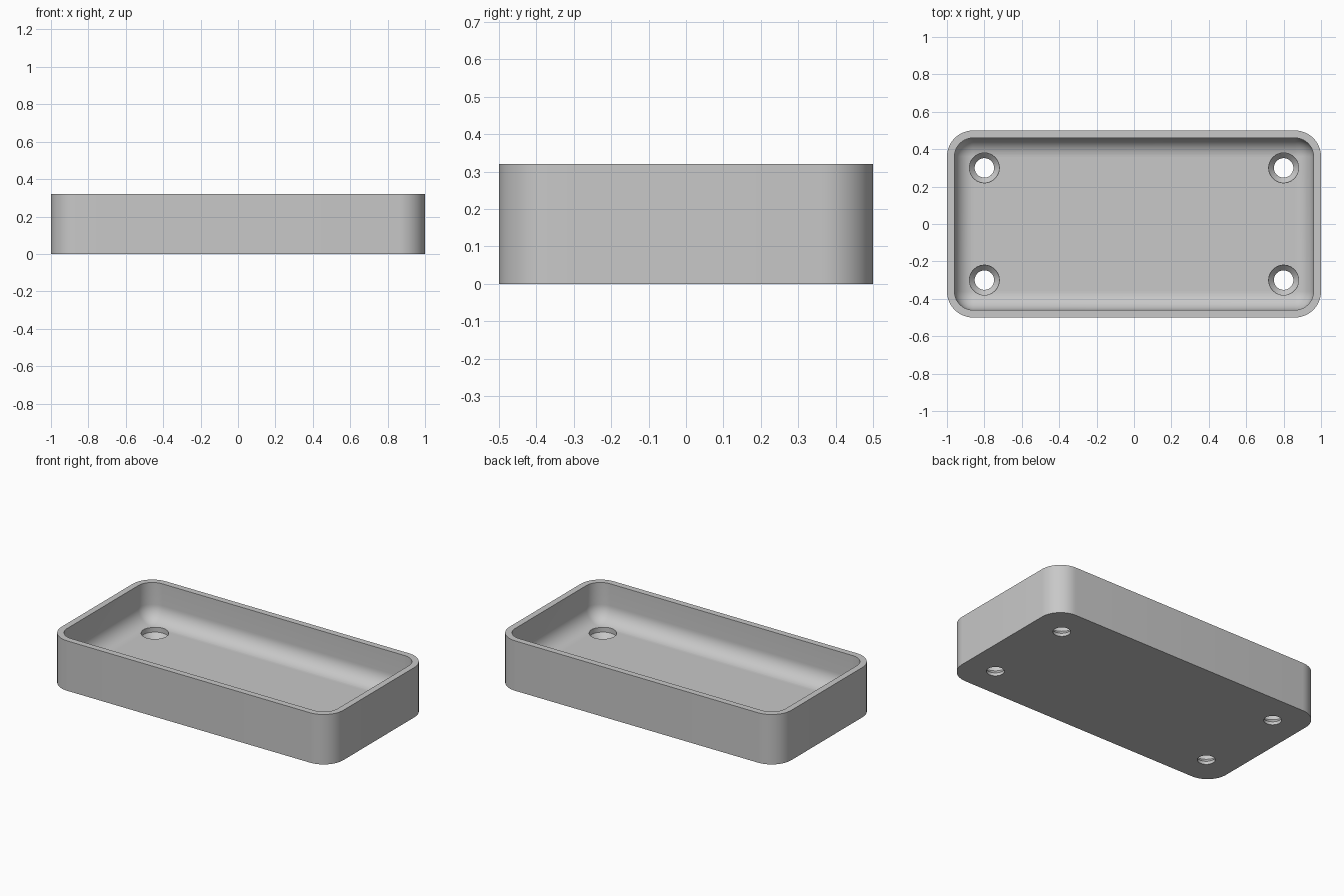
import bpy, bmesh, math

HALF_X, HALF_Y, HEIGHT = 1.0, 0.5, 0.32
CORNER, WALL, FLOOR, FILLET = 0.14, 0.04, 0.08, 0.1
STEPS = 12

cube = bpy.data.objects.get("Cube")
if cube:
    bpy.data.objects.remove(cube, do_unlink=True)

grey = bpy.data.materials.new("plain grey")
grey.use_nodes = True
colour = (0.58, 0.58, 0.58, 1)
grey.diffuse_color = colour
grey.node_tree.nodes["Principled BSDF"].inputs["Base Color"].default_value = colour


def rounded_ring(bm, inset, z):
    """Rounded rectangle, inset from the outer outline."""
    r = max(CORNER - inset, 0.003)
    cx, cy = HALF_X - inset - r, HALF_Y - inset - r
    ring = []
    for quarter, (sx, sy) in enumerate([(1, 1), (-1, 1), (-1, -1), (1, -1)]):
        for i in range(STEPS + 1):
            a = (quarter + i / STEPS) * math.pi / 2
            ring.append(bm.verts.new((sx * cx + r * math.cos(a), sy * cy + r * math.sin(a), z)))
    return ring


def circle_ring(bm, x, y, r, z, n=48):
    return [bm.verts.new((x + r * math.cos(2 * math.pi * i / n),
                          y + r * math.sin(2 * math.pi * i / n), z)) for i in range(n)]


def loft(bm, rings):
    """Skin the rings and cap both ends."""
    for a, b in zip(rings, rings[1:]):
        for i in range(len(a)):
            j = (i + 1) % len(a)
            bm.faces.new((a[i], a[j], b[j], b[i]))
    bm.faces.new(rings[0][::-1])
    bm.faces.new(rings[-1])


def make_object(name, bm):
    bmesh.ops.recalc_face_normals(bm, faces=bm.faces)
    mesh = bpy.data.meshes.new(name)
    bm.to_mesh(mesh)
    bm.free()
    mesh.materials.append(grey)
    obj = bpy.data.objects.new(name, mesh)
    bpy.context.collection.objects.link(obj)
    return obj


# Tray shell: outer wall, rim, inner wall, filleted floor
profile = [(0, 0), (0, HEIGHT), (WALL, HEIGHT)]
for i in range(STEPS + 1):
    a = i / STEPS * math.pi / 2
    profile.append((WALL + FILLET * (1 - math.cos(a)), FLOOR + FILLET * (1 - math.sin(a))))
bm = bmesh.new()
loft(bm, [rounded_ring(bm, inset, z) for inset, z in profile])
tray = make_object("tray", bm)

# Screw holes: straight bore, countersink, wide recess
bm = bmesh.new()
for x in (-0.8, 0.8):
    for y in (-0.3, 0.3):
        loft(bm, [circle_ring(bm, x, y, r, z) for r, z in
                  [(0.052, -0.05), (0.052, 0.02), (0.08, 0.05), (0.08, 0.15)]])
cutter = make_object("screw_hole_cutter", bm)
cutter.hide_render = True

cut = tray.modifiers.new("screw holes", "BOOLEAN")
cut.operation = "DIFFERENCE"
cut.solver = "EXACT"
cut.object = cutter

bpy.ops.object.select_all(action="DESELECT")
tray.select_set(True)
bpy.context.view_layer.objects.active = tray
bpy.ops.object.modifier_apply(modifier=cut.name)
bpy.data.objects.remove(cutter, do_unlink=True)
bpy.ops.object.shade_smooth_by_angle(angle=math.radians(30))
